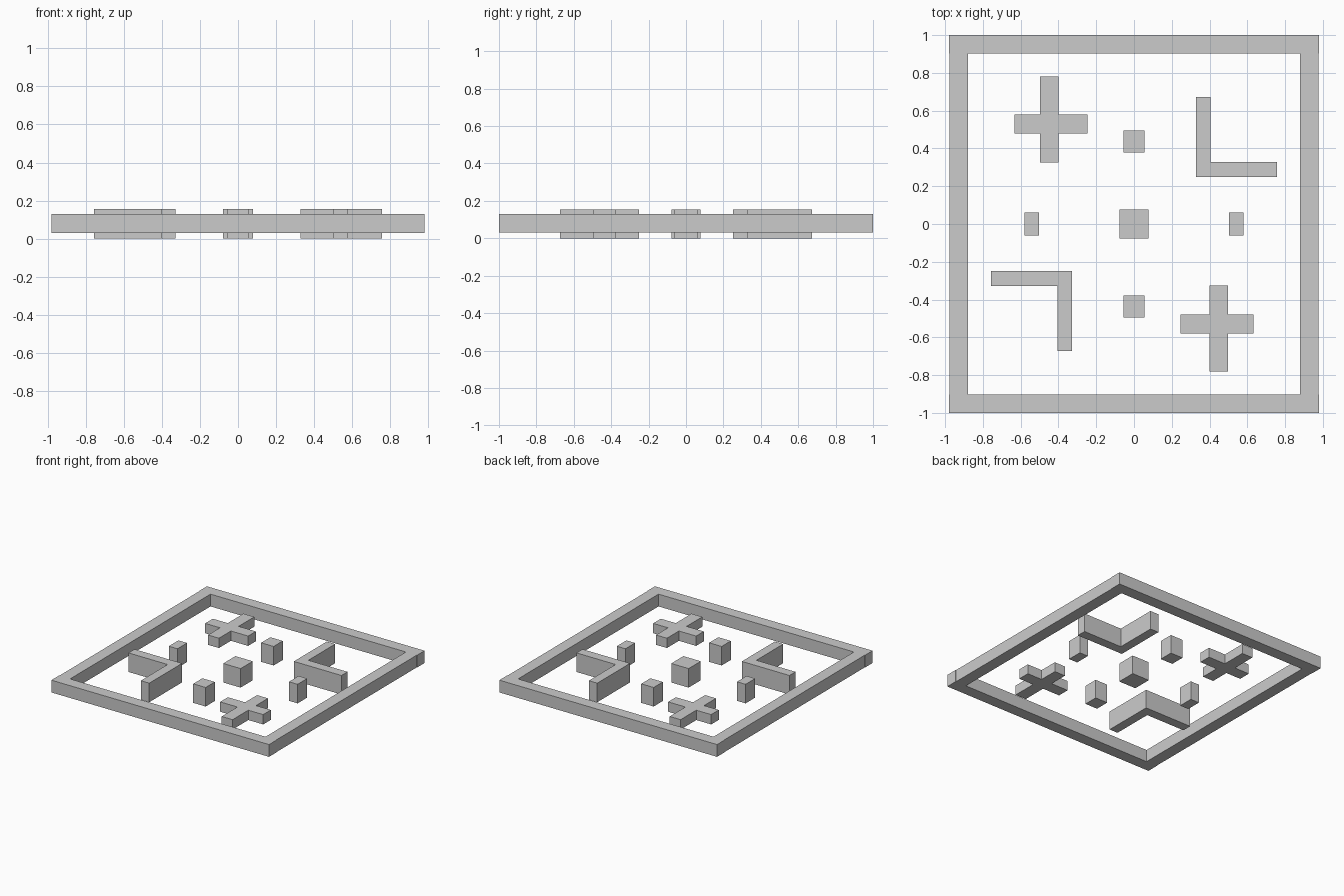
import bpy, bmesh

if "Cube" in bpy.data.objects:
    bpy.data.objects.remove(bpy.data.objects["Cube"])


def prism(name, profile, z0, z1):
    """Extrude a flat outline from z0 up to z1."""
    bm = bmesh.new()
    face = bm.faces.new([bm.verts.new((x, y, z0)) for x, y in profile])
    top = bmesh.ops.extrude_face_region(bm, geom=[face])["geom"]
    verts = [v for v in top if isinstance(v, bmesh.types.BMVert)]
    bmesh.ops.translate(bm, verts=verts, vec=(0, 0, z1 - z0))
    bmesh.ops.recalc_face_normals(bm, faces=bm.faces)
    mesh = bpy.data.meshes.new(name)
    bm.to_mesh(mesh)
    bm.free()
    obj = bpy.data.objects.new(name, mesh)
    bpy.context.collection.objects.link(obj)
    return obj


def rect(x0, x1, y0, y1):
    return [(x0, y0), (x1, y0), (x1, y1), (x0, y1)]


def pair(name_a, name_b, profile, z0, z1):
    """A part and its twin turned half a circle about the centre."""
    prism(name_a, profile, z0, z1)
    prism(name_b, [(-x, -y) for x, y in profile], z0, z1)


TALL = (0.0, 0.155)
RAIL = (0.03, 0.13)
LOW = (0.04, 0.12)

# Border walls
pair("back_wall", "front_wall", rect(-0.98, 0.98, 0.903, 1.0), *RAIL)
pair("right_wall", "left_wall", rect(0.88, 0.977, -0.903, 0.903), *RAIL)

# Corner-shaped barriers
corner = [(0.328, 0.25), (0.757, 0.25), (0.757, 0.328),
          (0.404, 0.328), (0.404, 0.673), (0.328, 0.673)]
pair("back_right_corner_barrier", "front_left_corner_barrier", corner, *TALL)

# Cross-shaped barriers: upright bar u, cross bar c
ux0, ux1, uy0, uy1 = -0.498, -0.4, 0.326, 0.781
cx0, cx1, cy0, cy1 = -0.632, -0.245, 0.48, 0.579
cross = [(ux0, uy0), (ux1, uy0), (ux1, cy0), (cx1, cy0), (cx1, cy1), (ux1, cy1),
         (ux1, uy1), (ux0, uy1), (ux0, cy1), (cx0, cy1), (cx0, cy0), (ux0, cy0)]
pair("back_left_cross_barrier", "front_right_cross_barrier", cross, *LOW)

# Small blocks around the middle
pair("back_block", "front_block", rect(-0.056, 0.056, 0.378, 0.496), *TALL)
pair("right_block", "left_block", rect(0.502, 0.58, -0.062, 0.062), *TALL)

# Centre block
prism("centre_block", rect(-0.078, 0.078, -0.078, 0.078), *TALL)
